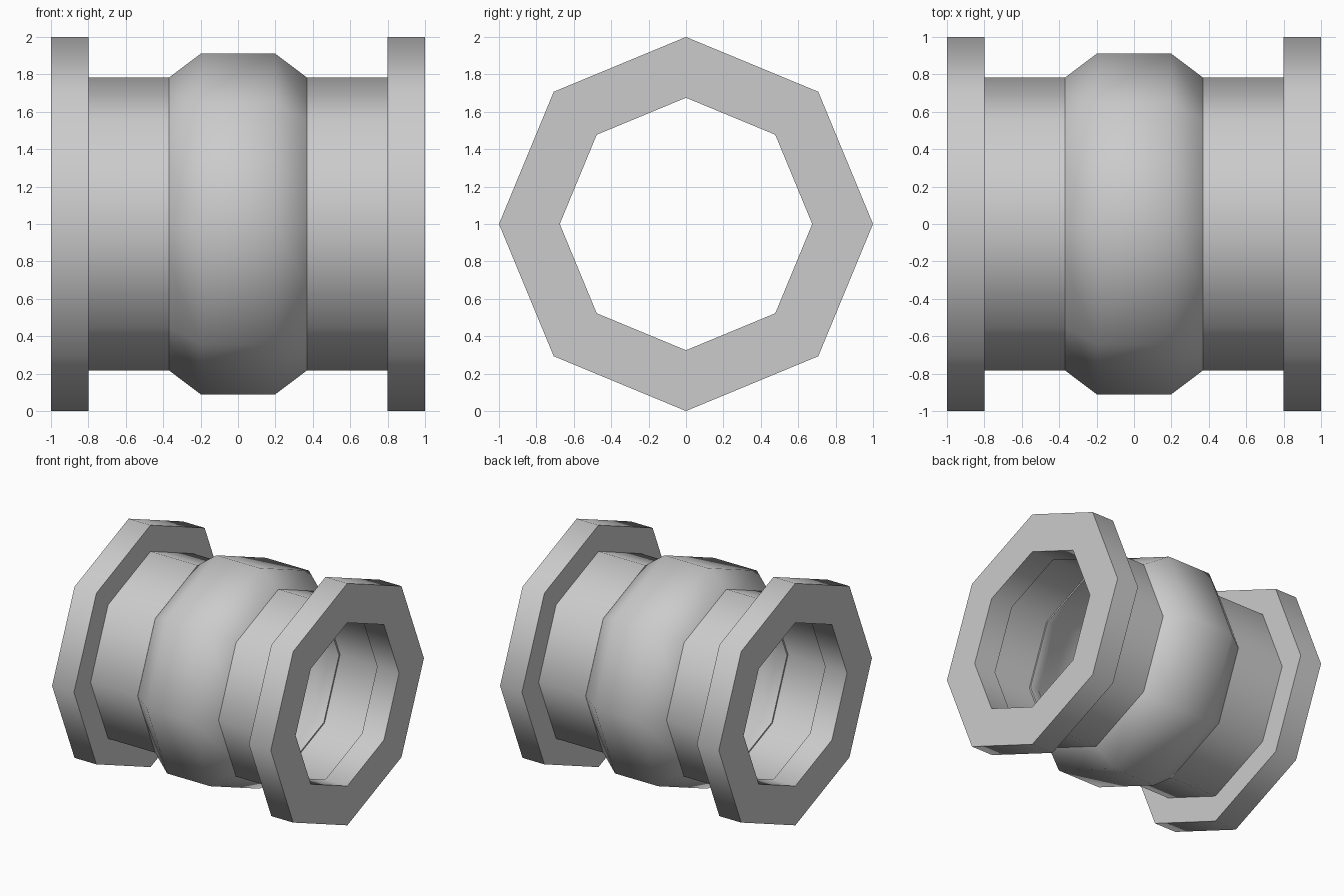
import bpy, bmesh, math

if "Cube" in bpy.data.objects:
    bpy.data.objects.remove(bpy.data.objects["Cube"])

SIDES = 8
AXIS_Z = 1.0


def ring(name, profile, smooth=50):
    """Sweep a closed (x, radius) profile around the x axis into an octagonal ring."""
    bm = bmesh.new()
    loops = []
    for i in range(SIDES):
        a = 2 * math.pi * i / SIDES
        loops.append([bm.verts.new((x, r * math.cos(a), AXIS_Z + r * math.sin(a)))
                      for x, r in profile])
    n = len(profile)
    for i in range(SIDES):
        a, b = loops[i], loops[(i + 1) % SIDES]
        for j in range(n):
            k = (j + 1) % n
            bm.faces.new((a[j], a[k], b[k], b[j]))
    bmesh.ops.recalc_face_normals(bm, faces=bm.faces)
    mesh = bpy.data.meshes.new(name)
    bm.to_mesh(mesh)
    bm.free()
    obj = bpy.data.objects.new(name, mesh)
    bpy.context.collection.objects.link(obj)
    bpy.ops.object.select_all(action='DESELECT')
    obj.select_set(True)
    bpy.context.view_layer.objects.active = obj
    bpy.ops.object.shade_smooth_by_angle(angle=math.radians(smooth))
    return obj


def tube(name, x0, x1, outer, inner):
    return ring(name, [(x0, outer), (x1, outer), (x1, inner), (x0, inner)])


# End flanges and pipe necks, mirrored about the middle
for side, s in (("left", -1), ("right", 1)):
    tube(side + "_flange", s * 0.8, s * 1.0, 1.0, 0.675)
    tube(side + "_neck", s * 0.37, s * 0.8, 0.783, 0.69)

# Hollow bulging bellows whose lips just show inside the necks
ring("bellows", [(-0.45, 0.722), (-0.197, 0.912), (0.197, 0.912), (0.45, 0.722),
                 (0.45, 0.676), (0.37, 0.676), (0.16, 0.81), (-0.16, 0.81),
                 (-0.37, 0.676), (-0.45, 0.676)], smooth=60)
